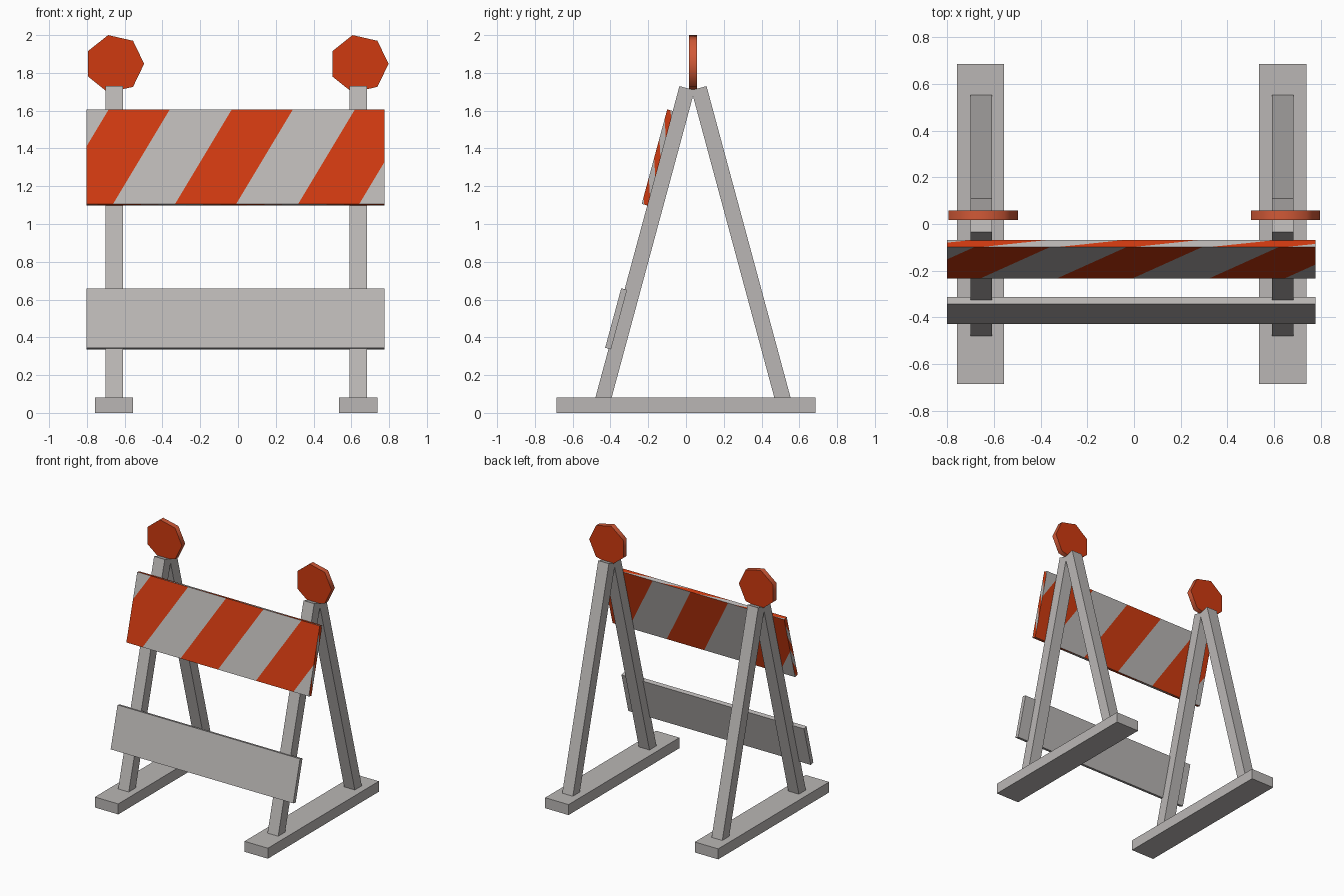
import bpy, bmesh, math
from mathutils import Vector, Matrix

if "Cube" in bpy.data.objects:
    bpy.data.objects.remove(bpy.data.objects["Cube"])


def material(name, rgb):
    m = bpy.data.materials.new(name)
    m.diffuse_color = (*rgb, 1)
    m.use_nodes = True
    m.node_tree.nodes["Principled BSDF"].inputs["Base Color"].default_value = m.diffuse_color
    return m


GREY = material("weathered_grey", (0.49, 0.47, 0.46))
RED = material("warning_orange", (0.62, 0.042, 0.005))
RIM = material("light_orange", (0.64, 0.10, 0.038))


def finish(bm, name, mats):
    me = bpy.data.meshes.new(name)
    bm.to_mesh(me)
    bm.free()
    for m in mats:
        me.materials.append(m)
    ob = bpy.data.objects.new(name, me)
    bpy.context.collection.objects.link(ob)
    return ob


def box_mesh(size):
    bm = bmesh.new()
    bmesh.ops.create_cube(bm, size=1)
    bmesh.ops.scale(bm, vec=size, verts=bm.verts)
    return bm


def place(bm, centre, tilt=0):
    bm.transform(Matrix.Translation(centre) @ Matrix.Rotation(tilt, 4, 'X'))


def box(name, size, centre, tilt=0):
    bm = box_mesh(size)
    place(bm, centre, tilt)
    return finish(bm, name, [GREY])


TILT = math.radians(15.1)
APEX_Y = 0.037            # the two legs of a frame mirror about this line

# A-frames with a lamp disc on each side
for side, foot_x, leg_x, disc_x in (("left", -0.657, -0.655, -0.653),
                                    ("right", 0.637, 0.637, 0.641)):
    box(side + "_foot", (0.202, 1.37, 0.082), (foot_x, 0, 0.041))

    low, high = Vector((-0.451, 0.03)), Vector((0.006, 1.719))
    mid, length = (low + high) / 2, (high - low).length
    for part, s in (("front", 1), ("back", -1)):
        y = APEX_Y + s * (mid.x - APEX_Y)
        box(f"{side}_{part}_leg", (0.092, 0.083, length), (leg_x, y, mid.y), -s * TILT)

    # seven-sided lamp, one corner pointing to +x
    bm = bmesh.new()
    r = 0.156
    ring = [bm.verts.new((disc_x + r * math.cos(a), 0.017, 1.848 + r * math.sin(a)))
            for a in (math.tau * i / 7 for i in range(7))]
    cap = bm.faces.new(ring)
    ext = bmesh.ops.extrude_face_region(bm, geom=[cap], use_keep_orig=True)
    bmesh.ops.translate(bm, vec=(0, 0.041, 0),
                        verts=[g for g in ext["geom"] if isinstance(g, bmesh.types.BMVert)])
    bmesh.ops.recalc_face_normals(bm, faces=bm.faces)
    for f in bm.faces:
        f.material_index = 0 if abs(f.normal.y) > 0.9 else 1
    disc = finish(bm, side + "_lamp_disc", [RED, RIM])
    bpy.context.view_layer.objects.active = disc
    disc.select_set(True)
    bpy.ops.object.shade_smooth_by_angle(angle=math.radians(60))
    disc.select_set(False)

# Plain lower board
box("lower_board", (1.578, 0.032, 0.326), (-0.0125, -0.370, 0.498), -TILT)

# Striped upper board: the slanted stripes fill every side of the plank
L, T, H = 1.578, 0.033, 0.518
START, PERIOD, WIDTH, SLANT = -0.116, 0.413, 0.205, 0.19
X, Y, Z = Vector((1, 0, 0)), Vector((0, 1, 0)), Vector((0, 0, 1))
bm = box_mesh((L, T, H))
bm.normal_update()
for n, u, v in ((-Y, X * L, Z * H), (Y, -X * L, Z * H),
                (Z, X * L, Y * T), (-Z, X * L, -Y * T),
                (X, Z * H, -Y * T), (-X, Z * H, Y * T)):
    origin = Vector((n.x * L, n.y * T, n.z * H)) / 2 - u / 2 - v / 2

    def side_faces():
        bm.normal_update()
        return [f for f in bm.faces if f.normal.dot(n) > 0.9]

    for k in range(3):
        for edge in (START + k * PERIOD, START + k * PERIOD + WIDTH):
            faces = side_faces()
            geom = set(faces)
            for f in faces:
                geom.update(f.edges)
                geom.update(f.verts)
            bmesh.ops.bisect_plane(bm, geom=list(geom), dist=1e-6,
                                   plane_co=origin + u * edge,
                                   plane_no=(u * SLANT + v).cross(n).normalized())
    for f in side_faces():
        d = f.calc_center_median() - origin
        t = d.dot(u) / u.length_squared - SLANT * d.dot(v) / v.length_squared
        f.material_index = 1 if (t - START) % PERIOD < WIDTH else 0
place(bm, (-0.0125, -0.151, 1.352), -TILT)
finish(bm, "striped_upper_board", [GREY, RED])
